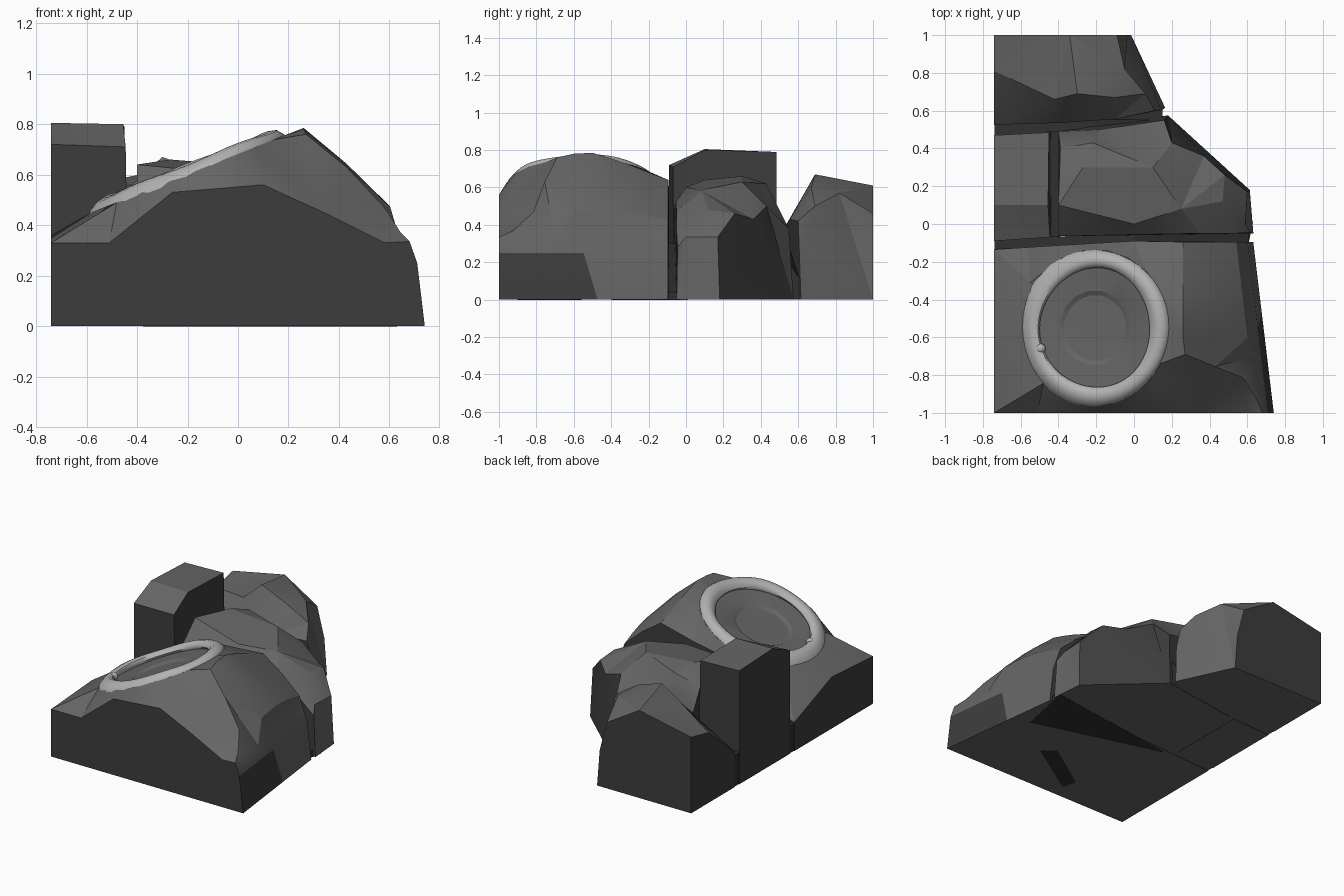
import bpy, bmesh, math
from mathutils import Vector
from mathutils.geometry import delaunay_2d_cdt

if "Cube" in bpy.data.objects:
    bpy.data.objects.remove(bpy.data.objects["Cube"])


def material(name, rgb):
    m = bpy.data.materials.new(name)
    m.diffuse_color = (*rgb, 1)
    m.use_nodes = True
    m.node_tree.nodes["Principled BSDF"].inputs["Base Color"].default_value = m.diffuse_color
    return m


ROCK = material("grey stone", (0.13, 0.13, 0.13))
WALL = material("dark cut stone", (0.046, 0.046, 0.046))
DARK = material("dark crevice", (0.03, 0.03, 0.03))
PALE = material("pale rim", (0.45, 0.45, 0.45))


def cut_walls(c, n):
    """Steep front, back and left walls are dark cut stone."""
    return int(abs(n.z) < 0.4 and (abs(n.y) > 0.7 or n.x < -0.7))


def front_walls(c, n):
    # also a dark patch low on the right side
    return int(cut_walls(c, n) or (c.x > 0.6 and c.z < 0.2 and c.y < -0.5 and n.z > -0.5))


def column_walls(c, n):
    return int(abs(n.z) < 0.4)


def middle_walls(c, n):
    return int(cut_walls(c, n) or (abs(n.z) < 0.4 and c.y > 0.2))


def underside(c, n):
    return int(n.z < -0.9)


def finish(name, bm, mats, angle, rule=None):
    bmesh.ops.remove_doubles(bm, verts=bm.verts, dist=0.0005)
    bmesh.ops.recalc_face_normals(bm, faces=bm.faces)
    bm.normal_update()
    if rule:
        for f in bm.faces:
            f.material_index = rule(f.calc_center_median(), f.normal)
    me = bpy.data.meshes.new(name)
    bm.to_mesh(me)
    bm.free()
    for m in mats:
        me.materials.append(m)
    me.shade_smooth()
    me.set_sharp_from_angle(angle=math.radians(angle))
    ob = bpy.data.objects.new(name, me)
    bpy.context.collection.objects.link(ob)


def stone(name, pts, mats=(ROCK, WALL), rule=cut_walls, bottom=0.0, angle=22):
    """Faceted top through the points, with walls down to a flat bottom."""
    flat = [Vector((p[0], p[1])) for p in pts]
    vs, _, tris, ids, _, _ = delaunay_2d_cdt(flat, [], [], 0, 1e-5)
    bm = bmesh.new()
    top = [bm.verts.new((v.x, v.y, pts[i[0]][2])) for v, i in zip(vs, ids)]
    low = [bm.verts.new((v.x, v.y, bottom)) for v in vs]
    sides = {(t[k], t[(k + 1) % 3]) for t in tris for k in range(3)}
    for t in tris:
        bm.faces.new([top[i] for i in t])
        bm.faces.new([low[i] for i in reversed(t)])
    for a, b in sides:
        if (b, a) not in sides:
            bm.faces.new([top[b], top[a], low[a], low[b]])
    finish(name, bm, mats, angle, rule)


# Tilted oval on the front stone
CX, CY = -0.205, -0.55


def slope(x):
    return 0.60 + 0.40 * (x - CX)


def oval(rx, ry, n, drop):
    out = []
    for i in range(n):
        a = math.tau * (i + 0.5) / n
        x = CX + rx * math.cos(a)
        out.append((x, CY + ry * math.sin(a), slope(x) - drop))
    return out


# Front stone: left part, front edge and front fold
front = [
    (-.74, -1, .33), (-.51, -1, .33), (-.26, -1, .53), (.10, -1, .56), (.58, -1, .33),
    (-.74, -.55, .36), (-.74, -.135, .20), (-.56, -.123, .27), (-.35, -.11, .50),
    (-.55, -.31, .44), (0, -.09, .58), (.27, -.69, .76), (.43, -.755, .63),
    (.58, -.815, .47), (.645, -.92, .37), (.34, -1, .45),
]
# Right slope in matching rows: ridge, shoulder, edge
for y, ridge, edge in [(-.60, .78, .475), (-.50, .785, .48), (-.40, .755, .48),
                       (-.30, .72, .47), (-.20, .68, .45), (-.095, .64, .42)]:
    x = .74 - .12 * (y + 1) - .09
    front += [(.26, y, ridge), (.26 + (x - .26) * .5, y, (ridge + edge) / 2 + .015),
              (x, y, edge)]
# Right wall rows: base, ledge, top
for i in range(13):
    y = -1 + 0.905 * i / 12
    x = 0.74 - 0.12 * (y + 1)
    front += [(x, y, 0), (x - .03, y, .25), (x - .06, y, .335)]
front += oval(.39, .415, 20, 0) + oval(.31, .33, 20, .01)
front += oval(.19, .20, 16, .02) + oval(.165, .175, 16, .035) + [(CX, CY, slope(CX) - .04)]
stone("front_stone", front, rule=front_walls)

# Tall column stone on the left
stone("column_stone", [
    (-.74, -.09, .72), (-.445, -.07, .71), (-.74, .10, .805), (-.455, .10, .80),
    (-.74, .47, .79), (-.45, .485, .79), (-.435, -.065, .10), (-.437, .485, .10),
], rule=column_walls)

# Middle stone
stone("middle_stone", [
    (-.40, -.065, .48), (.05, -.055, .52), (.35, -.05, .47), (.53, -.05, .36),
    (.615, -.045, .28), (.632, -.05, 0), (-.40, .10, .64), (-.27, .30, .66),
    (0, 0, .60), (.25, .08, .585), (.10, .30, .63), (.20, .43, .50),
    (-.22, .43, .62), (.47, .12, .48), (.48, .26, .46), (.59, 0, .335),
    (.60, .17, .335), (.613, .18, 0), (.37, .36, .43), (.16, .55, .38),
    (.18, .575, 0), (-.18, .50, .48), (-.39, .40, .56), (-.40, .49, .42),
], rule=middle_walls)

# Back stone
stone("back_stone", [
    (-.74, .525, .25), (-.40, .535, .40), (-.10, .555, .43), (.11, .60, .42),
    (.15, .605, .27), (.165, .615, 0), (-.74, .81, .49), (-.74, 1, .53),
    (-.34, 1, .61), (-.09, 1, .46), (-.035, 1, .25), (-.015, 1, 0),
    (.06, .69, .50), (.13, .64, .29), (-.30, .69, .67), (-.10, .67, .60),
    (-.42, .66, .56), (-.05, .82, .57),
])

# Dark floors of the crevices between the stones
crevices = {
    "front_crevice": [(-.738, -.14, .19), (-.738, -.08, .19), (0, -.11, .30),
                      (0, -.05, .30), (.61, -.11, .04), (.61, -.04, .04)],
    "side_crevice": [(-.46, -.07, .28), (-.39, -.07, .28), (-.46, .49, .28), (-.39, .49, .28)],
    "back_crevice": [(-.738, .46, .22), (-.738, .53, .22), (-.2, .49, .30),
                     (-.2, .555, .30), (.15, .55, .20), (.15, .615, .10)],
}
for name, pts in crevices.items():
    stone(name, pts, (DARK, ROCK), underside, 0.002)

# Thin dark plates on the underside
stone("underside_plate", [(.63, .01, .004), (.546, -.397, .004), (-.376, -.135, .004)],
      (DARK,), None, -0.001)
stone("underside_chip", [(.26, -.634, .004), (.18, -.56, .004), (-.18, -.80, .004),
                         (-.15, -.90, .004)], (DARK,), None, -0.001)

# Pale raised rim around the dish, draped over its outer side
bm = bmesh.new()
N, M = 48, 10
loops = []
for i in range(N):
    a = math.tau * i / N
    wide = .052 + .004 * math.sin(3 * a + 1)
    tall = .036 + .004 * math.sin(5 * a)
    loop = []
    for j in range(M):
        b = math.tau * j / M
        r = wide * math.cos(b)
        x = CX + (.343 + r) * math.cos(a)
        y = CY + (.368 + r) * math.sin(a)
        z = slope(x) + .006 + tall * math.sin(b) - .5 * max(r, 0)
        loop.append(bm.verts.new((x, y, z)))
    loops.append(loop)
for i in range(N):
    p, q = loops[i], loops[(i + 1) % N]
    for j in range(M):
        k = (j + 1) % M
        bm.faces.new([p[j], q[j], q[k], p[k]])
finish("raised_rim", bm, [PALE], 50)

# Small knot on the inner edge of the rim
bm = bmesh.new()
bmesh.ops.create_icosphere(bm, subdivisions=2, radius=.028)
bmesh.ops.translate(bm, verts=bm.verts, vec=(-.495, -.66, slope(-.495) + .01))
finish("rim_knot", bm, [PALE], 50)
